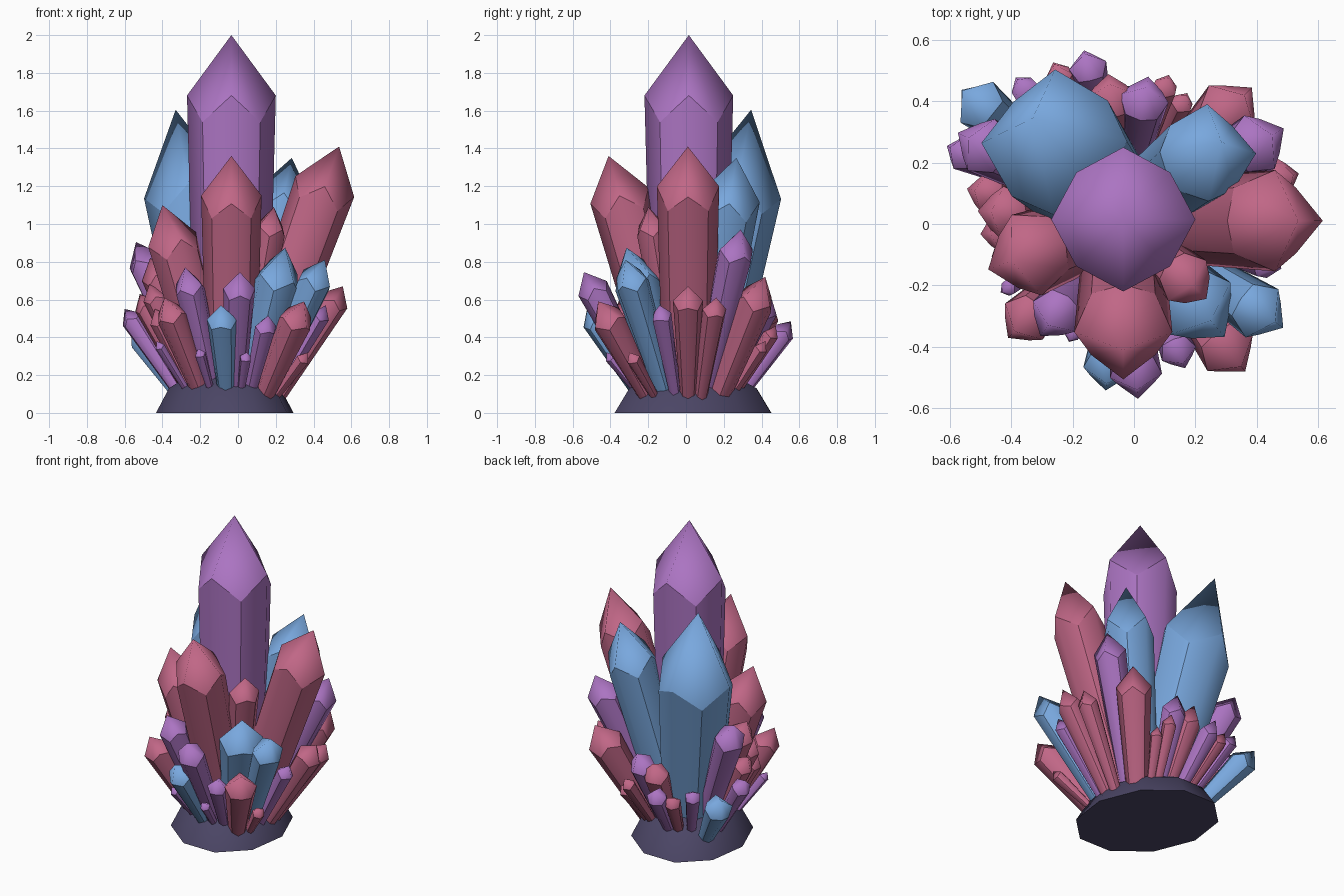
import bpy, math
from mathutils import Vector

if "Cube" in bpy.data.objects:
    bpy.data.objects.remove(bpy.data.objects["Cube"])


def material(name, rgb):
    m = bpy.data.materials.new(name)
    m.diffuse_color = (*rgb, 1)
    m.use_nodes = True
    m.node_tree.nodes["Principled BSDF"].inputs["Base Color"].default_value = m.diffuse_color
    return m


MATS = {
    "purple": material("purple", (0.41, 0.175, 0.54)),
    "blue": material("blue", (0.19, 0.39, 0.73)),
    "pink": material("pink", (0.53, 0.135, 0.24)),
}
ROCK = material("dark rock", (0.07, 0.06, 0.13))
CENTRE = Vector((-0.035, 0.015, 0))


def mesh_object(name, verts, faces, mat):
    me = bpy.data.meshes.new(name)
    me.from_pydata(verts, [], faces)
    me.materials.append(mat)
    ob = bpy.data.objects.new(name, me)
    bpy.context.collection.objects.link(ob)
    return ob


def lathe_faces(n, rings):
    """Bottom cap, quads between rings, and a fan to the tip vertex."""
    f = [tuple(range(n - 1, -1, -1))]
    for k in range(rings - 1):
        for i in range(n):
            j = (i + 1) % n
            f.append((k * n + i, k * n + j, (k + 1) * n + j, (k + 1) * n + i))
    top = (rings - 1) * n
    f += [(top + i, top + (i + 1) % n, rings * n) for i in range(n)]
    return f


def crystal(name, colour, x, y, z, r, caps, taper):
    """Tapered prism with zigzag shoulder, leaning out from the rock to its tip."""
    tip = Vector((x, y, z))
    out = Vector((x, y, 0)) - CENTRE
    k = max(0.15, 0.64 - 0.4 * z)
    foot = CENTRE + out * k + Vector((0, 0, 0.05))
    w = (tip - foot).normalized()
    turn = Vector((0, 0, 1)).rotation_difference(w)
    # smaller crystals have a corner pointing outwards, big ones face the axes
    spin = math.atan2(out.y, out.x) if z < 1.3 else 0
    n = 8 if r >= 0.06 else 6
    verts = []
    for ring in range(2):
        for i in range(n):
            a = 2 * math.pi * i / n + spin
            s = r * (1 if i % 2 == 0 else 0.92)
            side = turn @ Vector((math.cos(a) * s, math.sin(a) * s, 0))
            if ring == 0:
                p = foot + side * taper
                p.z = max(p.z, 0.02)
            else:
                p = tip - w * caps[i % 2] * r + side
            verts.append(p)
    verts.append(tip)
    ob = mesh_object(name, verts, lathe_faces(n, 2), MATS[colour])
    # Softly shaded tip and shaft, crisp shoulder and alternate shaft edges
    ob.data.polygons.foreach_set("use_smooth", [len(p.vertices) < 5 for p in ob.data.polygons])
    for e in ob.data.edges:
        a, b = sorted(e.vertices)
        soft = b == 2 * n or (b - a == n and a % 2 == 0)
        e.use_edge_sharp = not soft


# Rock base: low ten-sided dome, longer along one diagonal
N = 10
verts = []
for s, h in ((1.01, 0), (0.82, 0.13), (0.52, 0.2)):
    for i in range(N):
        a = 2 * math.pi * (i + 0.25) / N
        c, d = s * math.cos(a), s * math.sin(a)
        verts.append((-0.07 + 0.365 * c, 0.037 - 0.071 * c + 0.425 * d, h))
verts.append((-0.05, 0.03, 0.23))
base = mesh_object("rock_base", verts, lathe_faces(N, 3), ROCK)
for p in base.data.polygons:
    p.use_smooth = len(p.vertices) < 5
for e in base.data.edges:
    e.use_edge_sharp = max(e.vertices) < N

# Large crystals: colour, tip x, y, z, radius
LARGE = [
    ("purple", -0.035, 0.015, 2.0, 0.235),
    ("pink", 0.535, 0.01, 1.41, 0.165),
    ("pink", -0.035, -0.41, 1.36, 0.16),
    ("blue", 0.285, 0.267, 1.35, 0.16),
    ("pink", -0.40, -0.12, 1.10, 0.14),
]
BROAD = [("blue", -0.33, 0.345, 1.605, 0.24)]
# Middle ring
MEDIUM = [
    ("pink", 0.19, -0.20, 1.09, 0.09),
    ("blue", 0.25, -0.315, 0.875, 0.13),
    ("blue", 0.46, -0.32, 0.81, 0.095),
    ("purple", -0.54, 0.28, 0.905, 0.095),
    ("purple", 0.45, 0.29, 0.97, 0.10),
    ("pink", -0.465, 0.04, 0.82, 0.085),
    ("purple", -0.28, -0.33, 0.77, 0.085),
    ("purple", 0.01, -0.54, 0.745, 0.085),
    ("pink", 0.36, 0.42, 0.72, 0.105),
]
# Outer ring and tiny fillers
SMALL = [
    ("pink", 0.35, -0.465, 0.59, 0.095),
    ("pink", -0.39, -0.35, 0.61, 0.085),
    ("blue", -0.09, -0.52, 0.57, 0.08),
    ("purple", 0.16, -0.455, 0.515, 0.06),
    ("purple", -0.60, 0.25, 0.55, 0.06),
    ("blue", -0.56, 0.435, 0.48, 0.085),
    ("purple", -0.16, 0.555, 0.485, 0.062),
    ("pink", -0.26, 0.52, 0.45, 0.05),
    ("pink", 0.555, 0.01, 0.67, 0.08),
    ("pink", 0.52, 0.16, 0.61, 0.065),
    ("purple", 0.465, -0.14, 0.57, 0.055),
    ("purple", 0.04, 0.445, 0.63, 0.08),
    ("pink", -0.08, 0.455, 0.60, 0.08),
    ("pink", -0.52, 0.11, 0.63, 0.065),
    ("pink", -0.47, -0.03, 0.68, 0.065),
]
TINY = [
    ("pink", 0.11, 0.475, 0.46, 0.045),
    ("purple", -0.38, 0.47, 0.50, 0.05),
    ("pink", -0.44, -0.10, 0.55, 0.06),
    ("purple", -0.21, -0.38, 0.34, 0.03),
    ("purple", 0.045, -0.42, 0.32, 0.032),
    ("purple", -0.43, -0.22, 0.38, 0.03),
    ("pink", 0.37, -0.30, 0.32, 0.04),
    ("pink", 0.17, 0.42, 0.38, 0.04),
    ("pink", -0.46, 0.28, 0.38, 0.04),
]
GROUPS = (
    ("large", LARGE, (1.36, 1.96), 0.82),
    ("broad", BROAD, (1.85, 2.35), 0.75),
    ("medium", MEDIUM, (1.15, 1.65), 0.6),
    ("small", SMALL, (1.1, 1.5), 0.52),
    ("tiny", TINY, (1.1, 1.4), 0.52),
)
for group, rows, caps, taper in GROUPS:
    for i, row in enumerate(rows):
        crystal(f"{group}_crystal_{i + 1}", *row, caps, taper)
